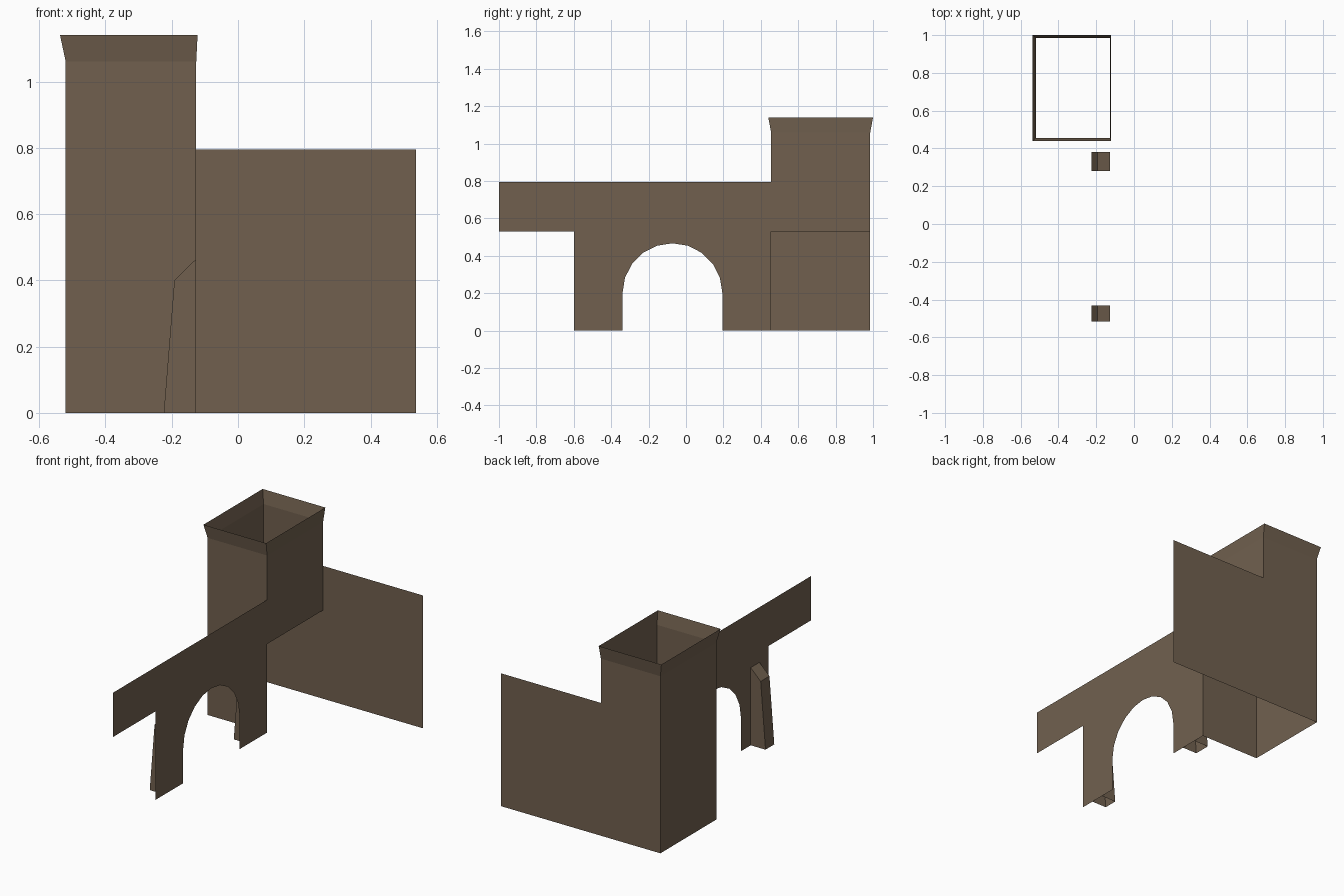
import bpy, math

if "Cube" in bpy.data.objects:
    bpy.data.objects.remove(bpy.data.objects["Cube"])

stone = bpy.data.materials.new("brown_stone")
stone.diffuse_color = (0.165, 0.118, 0.078, 1)
stone.use_nodes = True
stone.node_tree.nodes["Principled BSDF"].inputs["Base Color"].default_value = stone.diffuse_color

XL, XR, XE = -0.52, -0.126, 0.537      # tower left, arch wall plane, back wall end
YF, YB = 0.455, 0.985                  # tower front, back
Z_WALL, Z_OPEN, Z_TOWER, Z_RIM = 0.795, 0.53, 1.06, 1.14


def make(name, faces):
    """Build an object from polygons, sharing coincident vertices."""
    index, polys = {}, []
    for f in faces:
        polys.append([index.setdefault(tuple(round(c, 5) for c in p), len(index)) for p in f])
    me = bpy.data.meshes.new(name)
    me.from_pydata(list(index), [], polys)
    me.materials.append(stone)
    ob = bpy.data.objects.new(name, me)
    bpy.context.collection.objects.link(ob)
    return ob


def side(x, outline):
    return [(x, y, z) for y, z in outline]


def front(y, outline):
    return [(x, y, z) for x, z in outline]


# tower shell: right side is open at the bottom, top is open
make("tower", [
    front(YF, [(XL, 0), (XR, 0), (XR, Z_TOWER), (XL, Z_TOWER)]),
    side(XL, [(YB, 0), (YF, 0), (YF, Z_TOWER), (YB, Z_TOWER)]),
    side(XR, [(YF, Z_OPEN), (YB, Z_OPEN), (YB, Z_TOWER), (YF, Z_TOWER)]),
])

# back wall, shared by tower and side wing
make("back_wall", [front(YB, [(XE, 0), (XL, 0), (XL, Z_TOWER), (XR, Z_TOWER),
                              (XR, Z_WALL), (XE, Z_WALL)])])

# flared rim on top of the tower
low = [(XL, YF), (XR, YF), (XR, YB), (XL, YB)]
top = [(-0.537, 0.44), (-0.122, 0.44), (-0.122, 1.0), (-0.537, 1.0)]
make("tower_rim", [[(*low[i], Z_TOWER), (*low[(i + 1) % 4], Z_TOWER),
                    (*top[(i + 1) % 4], Z_RIM), (*top[i], Z_RIM)] for i in range(4)])

# arch wall: strips above the arch, two piers and the overhanging arm
yc, r, zs, n = -0.0725, 0.267, 0.2, 10
arc = [(yc - r * math.cos(math.pi * i / n), zs + r * math.sin(math.pi * i / n))
       for i in range(n + 1)]
wall = [side(XR, [(a[0], a[1]), (b[0], b[1]), (b[0], Z_WALL), (a[0], Z_WALL)])
        for a, b in zip(arc, arc[1:])]
for y0, y1, z0 in [(-1, -0.6, Z_OPEN), (-0.6, yc - r, 0), (yc + r, YF, 0)]:
    wall.append(side(XR, [(y0, z0), (y1, z0), (y1, Z_WALL), (y0, Z_WALL)]))
make("arch_wall", wall)

# sloping buttresses behind the piers
prof = [(XR, 0), (-0.224, 0), (-0.192, 0.4), (XR, 0.465)]
for name, y0, y1 in [("front_buttress", -0.515, -0.432), ("rear_buttress", 0.28, 0.38)]:
    make(name, [front(y0, prof[::-1]), front(y1, prof)] + [
        [(a[0], y0, a[1]), (b[0], y0, b[1]), (b[0], y1, b[1]), (a[0], y1, a[1])]
        for a, b in zip(prof[1:], prof[2:])])
